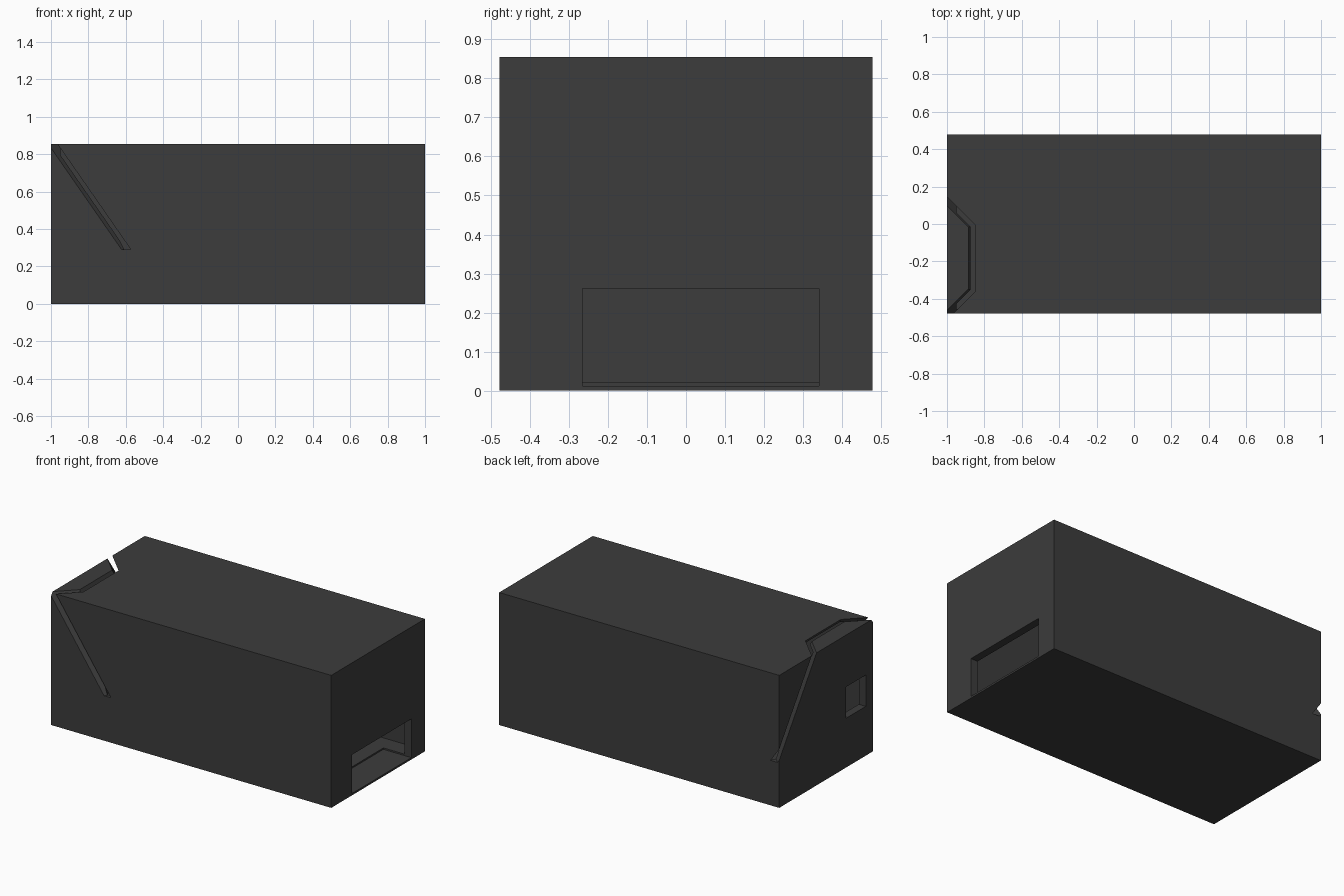
import bpy, bmesh, math

if "Cube" in bpy.data.objects:
    bpy.data.objects.remove(bpy.data.objects["Cube"])

W, D, H = 2.0, 0.955, 0.855


def finish(bm, name):
    bmesh.ops.recalc_face_normals(bm, faces=bm.faces)
    mesh = bpy.data.meshes.new(name)
    bm.to_mesh(mesh)
    bm.free()
    ob = bpy.data.objects.new(name, mesh)
    bpy.context.collection.objects.link(ob)
    return ob


def box(name, lo, hi):
    bm = bmesh.new()
    bmesh.ops.create_cube(bm, size=1)
    for v in bm.verts:
        v.co = [a + (b - a) * (c + 0.5) for a, b, c in zip(lo, hi, v.co)]
    return finish(bm, name)


def cone_shell(name, centre, profile, sides=8):
    # closed profile of (apothem, z) revolved into flat-sided rings
    bm = bmesh.new()
    rings = []
    for k in range(sides):
        a = math.tau * (k + 0.5) / sides
        s = 1 / math.cos(math.pi / sides)
        rings.append([bm.verts.new((centre[0] + r * s * math.cos(a),
                                    centre[1] + r * s * math.sin(a), z))
                      for r, z in profile])
    n = len(profile)
    for k in range(sides):
        p, q = rings[k], rings[(k + 1) % sides]
        for i in range(n):
            j = (i + 1) % n
            bm.faces.new((p[i], q[i], q[j], p[j]))
    return finish(bm, name)


def cut(target, cutter):
    cutter.hide_render = True
    mod = target.modifiers.new(cutter.name, 'BOOLEAN')
    mod.operation = 'DIFFERENCE'
    mod.solver = 'EXACT'
    mod.object = cutter
    bpy.context.view_layer.objects.active = target
    bpy.ops.object.modifier_apply(modifier=mod.name)
    bpy.data.objects.remove(cutter)


# Outer body
body = box("hollow_box", (-W / 2, -D / 2, 0), (W / 2, D / 2, H))

# Hollow interior, 95 percent of the outside
k, t = 0.475, 0.025
cut(body, box("interior", (-W * k, -D * k, H * t), (W * k, D * k, H * (1 - t))))

# Wide doorway on the right, also scoring the floor
cut(body, box("doorway", (0.80, -0.265, 0.012), (1.2, 0.34, 0.262)))

# Small window on the left
cut(body, box("window", (-1.2, -0.405, 0.318), (-0.9, -0.203, 0.52)))

# Eight-sided conical slot slicing the upper left corner
gap = 0.035
cut(body, cone_shell("corner_slot", (-1.285, -0.183),
                     [(0.712, 0.29), (0.363, 1.0), (0.363 - gap, 1.0), (0.712 - gap, 0.29)]))

# Dark grey finish
mat = bpy.data.materials.new("dark_grey")
mat.diffuse_color = (0.045, 0.045, 0.045, 1)
mat.use_nodes = True
mat.node_tree.nodes["Principled BSDF"].inputs["Base Color"].default_value = mat.diffuse_color
body.data.materials.clear()
body.data.materials.append(mat)
